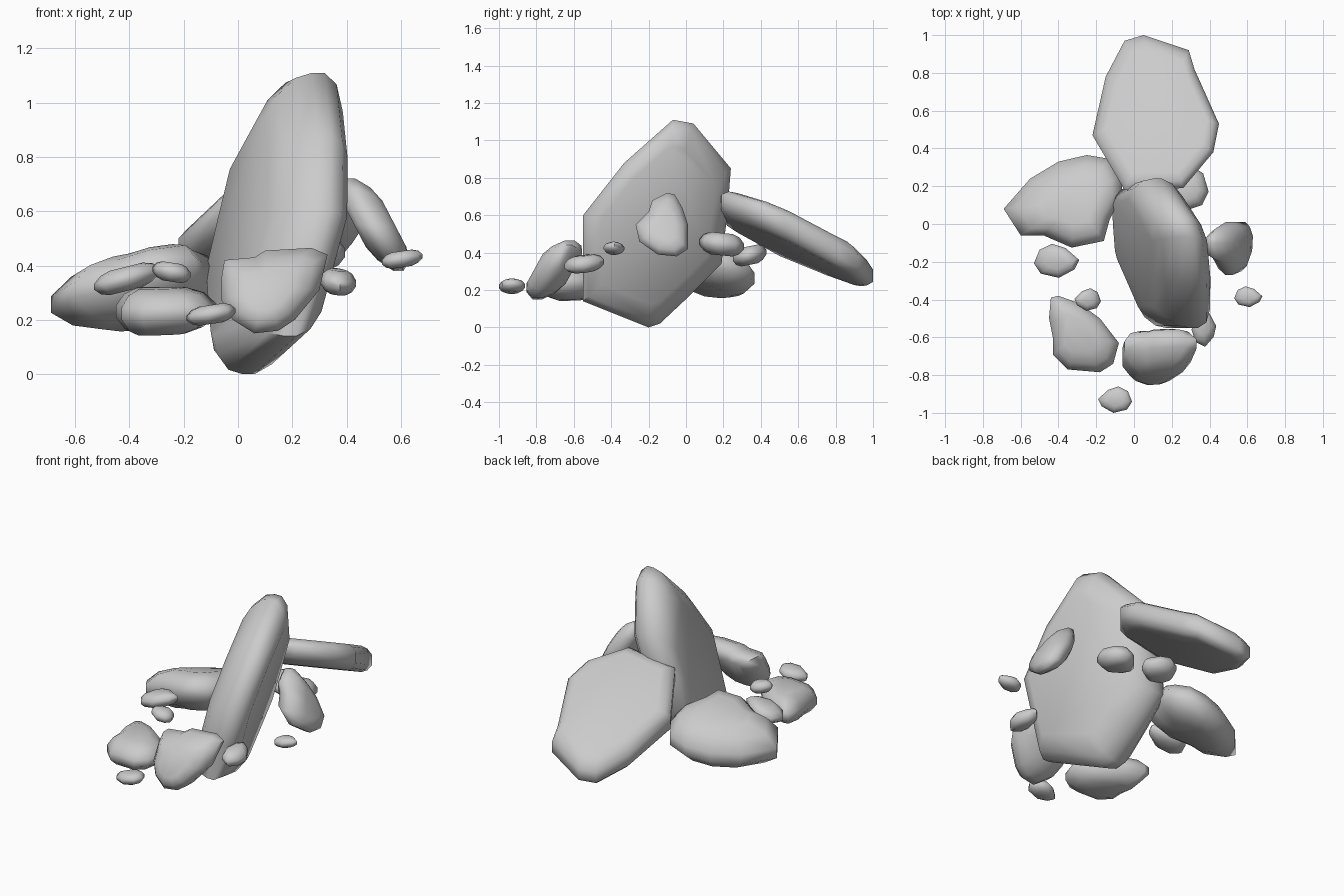
import bpy, bmesh, math

if "Cube" in bpy.data.objects:
    bpy.data.objects.remove(bpy.data.objects["Cube"])

# Ring profile across a slab's depth: (fraction of half depth, outline scale)
SLAB = [(-1, .8), (-.82, .91), (-.4, 1), (.4, 1), (.82, .91), (1, .8)]
TALL = [(-1, .72), (-.8, .86), (-.45, .97), (-.1, 1), (.2, 1), (.55, .93), (.85, .76)]
ROUND = [(-1, .5), (-.75, .78), (-.25, 1), (.25, 1), (.75, .8), (1, .5)]


def rock(name, axis, outline, plane, half, rings):
    """Outline drawn in the view along `axis`; depth follows d0 + a*(u-uc) + b*(v-vc)."""
    d0, a, b = plane
    n = len(outline)
    uc = sum(p[0] for p in outline) / n
    vc = sum(p[1] for p in outline) / n
    bm = bmesh.new()
    loops = []
    for t, s in rings:
        loop = []
        for u, v in outline:
            du, dv = (u - uc) * s, (v - vc) * s
            d = d0 + a * du + b * dv + t * half
            u2, v2 = uc + du, vc + dv
            co = {'x': (d, u2, v2), 'y': (u2, d, v2), 'z': (u2, v2, d)}[axis]
            loop.append(bm.verts.new(co))
        loops.append(loop)
    for l0, l1 in zip(loops, loops[1:]):
        for i in range(n):
            j = (i + 1) % n
            bm.faces.new((l0[i], l0[j], l1[j], l1[i]))
    bm.faces.new(loops[0])
    bm.faces.new(loops[-1])
    bmesh.ops.recalc_face_normals(bm, faces=bm.faces)
    me = bpy.data.meshes.new(name)
    bm.to_mesh(me)
    bm.free()
    ob = bpy.data.objects.new(name, me)
    bpy.context.collection.objects.link(ob)
    bpy.ops.object.select_all(action='DESELECT')
    ob.select_set(True)
    bpy.context.view_layer.objects.active = ob
    bpy.ops.object.shade_smooth_by_angle(angle=math.radians(60))
    return ob


# Tall leaning slab, outlined from the side
rock("main_slab", 'x',
     [(-.2, 0), (-.55, .14), (-.55, .37), (-.55, .6), (-.33, .88), (-.07, 1.11), (.04, 1.09),
      (.24, .85), (.22, .6), (.19, .34), (.02, .17), (-.14, .02)],
     (.15, -.33, .27), .155, TALL)

# Fallen slab sloping down to the back, outlined from the top
rock("back_slab", 'z',
     [(.05, 1.0), (.29, .92), (.32, .82), (.45, .53), (.42, .38), (.26, .19), (-.05, .18),
      (-.22, .47), (-.15, .78), (-.05, .97)],
     (.46, .18, -.45), .083, SLAB)

# Broad rock on the left
rock("left_rock", 'z',
     [(-.69, .08), (-.55, .24), (-.4, .33), (-.25, .365), (-.13, .345), (-.07, .25),
      (-.06, .16), (-.13, .02), (-.16, -.09), (-.33, -.125), (-.48, -.06), (-.6, -.06)],
     (.315, .19, -.27), .12, ROUND)

# Front rock leaning back on the main slab
rock("front_rock", 'y',
     [(-.06, .36), (-.05, .42), (.06, .43), (.1, .455), (.27, .465), (.33, .44), (.3, .31),
      (.21, .2), (.15, .16), (.06, .15), (-.02, .2), (-.06, .27)],
     (-.7, 0, .55), .105, ROUND)

# Flat rock at the front left
rock("front_left_rock", 'z',
     [(-.45, -.5), (-.44, -.39), (-.4, -.38), (-.29, -.42), (-.18, -.5), (-.08, -.63),
      (-.11, -.74), (-.18, -.785), (-.35, -.77), (-.43, -.69), (-.43, -.6)],
     (.232, .04, .05), .085, ROUND)

# Rock on the right flank
rock("right_rock", 'x',
     [(-.1, .72), (-.18, .68), (-.2, .62), (-.27, .55), (-.25, .46), (-.15, .39), (-.05, .38),
      (.01, .42), (.01, .55), (-.02, .64), (-.06, .71)],
     (.5, 0, -.52), .075, ROUND)

# Scattered pebbles: centre, half sizes (x, y), half height, tilt in x and y
EGG = [(-1, -.15), (-.75, .65), (-.2, 1), (.4, .75), (1, .05), (.8, -.5), (.1, -1), (-.7, -.75)]
PEBBLES = [
    (-.41, -.195, .35, .12, .09, .045, .25, 0),
    (-.245, -.4, .375, .07, .06, .035, -.15, 0),
    (.605, -.385, .423, .075, .055, .03, .15, 0),
    (-.1, -.93, .22, .09, .07, .035, .15, 0),
    (.37, -.545, .34, .065, .105, .045, -.1, .1),
    (.28, .19, .445, .115, .12, .06, 0, -.1),
    (.1, .34, .385, .11, .09, .05, 0, .2),
]
for k, (x, y, z, rx, ry, h, tx, ty) in enumerate(PEBBLES):
    m = -1 if k % 2 else 1
    rock(f"pebble_{k + 1}", 'z', [(x + m * u * rx, y + v * ry) for u, v in EGG],
         (z, tx, ty), h, ROUND)
